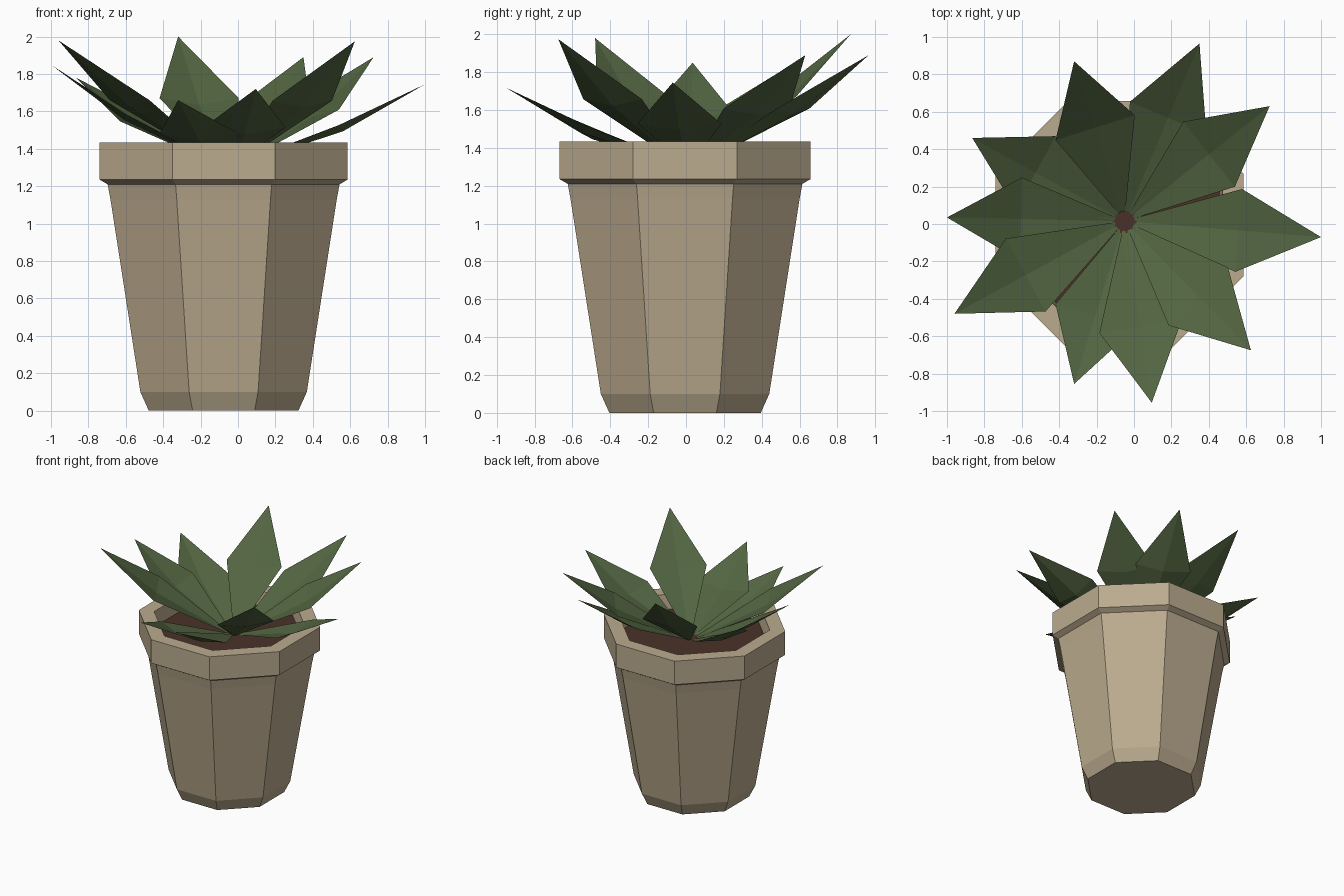
import bpy, bmesh, math
from mathutils import Vector

if "Cube" in bpy.data.objects:
    bpy.data.objects.remove(bpy.data.objects["Cube"])


def material(name, rgb):
    m = bpy.data.materials.new(name)
    m.diffuse_color = (*rgb, 1)
    m.use_nodes = True
    m.node_tree.nodes["Principled BSDF"].inputs["Base Color"].default_value = m.diffuse_color
    return m


CLAY = material("clay", (0.50, 0.41, 0.275))
LEAF = material("leaf green", (0.085, 0.13, 0.053))
SOIL = material("dark soil", (0.068, 0.031, 0.021))

CX, CY = -0.077, -0.005      # pot axis


def finish(bm, name, mat):
    me = bpy.data.meshes.new(name)
    bm.to_mesh(me)
    bm.free()
    me.materials.append(mat)
    ob = bpy.data.objects.new(name, me)
    bpy.context.collection.objects.link(ob)
    return ob


def octagon(bm, apothem, z):
    r = apothem / math.cos(math.pi / 8)
    return [bm.verts.new((CX + r * math.cos((i + .5) * math.pi / 4),
                          CY + r * math.sin((i + .5) * math.pi / 4), z))
            for i in range(8)]


# Eight-sided pot: profile of (apothem, height), outside then over the rim
profile = [(0.40, 0), (0.445, 0.10), (0.605, 1.13), (0.62, 1.21),
           (0.6625, 1.235), (0.6625, 1.435), (0.55, 1.435), (0.53, 1.27)]
bm = bmesh.new()
rings = [octagon(bm, a, z) for a, z in profile]
for lo, hi in zip(rings, rings[1:]):
    for i in range(8):
        j = (i + 1) % 8
        bm.faces.new((lo[i], lo[j], hi[j], hi[i]))
bm.faces.new(rings[0][::-1])
bm.faces.new(rings[-1])
finish(bm, "pot", CLAY)

# Soil surface
bm = bmesh.new()
bm.faces.new(octagon(bm, 0.535, 1.315))
finish(bm, "soil", SOIL)

# Leaves: folded pointed blades, each set by its tip
tips = [(1.0, -0.07, 1.745), (0.725, 0.63, 1.89), (0.35, 0.965, 1.89),
        (-0.32, 0.87, 2.0), (-0.865, 0.46, 1.78), (-1.0, 0.035, 1.85),
        (-0.96, -0.48, 1.98), (-0.32, -0.855, 1.66), (0.095, -0.955, 1.72),
        (0.625, -0.675, 1.975)]
heart = Vector((-0.05, 0.015, 1.32))


def leaf(index, tip):
    tip = Vector(tip)
    out = Vector((tip.x - heart.x, tip.y - heart.y, 0)).normalized()
    side = Vector((-out.y, out.x, 0))
    base = heart + out * 0.05
    mid = base.lerp(tip, 0.56)
    bm = bmesh.new()
    v = [bm.verts.new(p) for p in (
        base + side * 0.02, base - side * 0.02,
        mid + side * 0.222 - Vector((0, 0, 0.03)),
        mid - Vector((0, 0, 0.065)),
        mid - side * 0.222 - Vector((0, 0, 0.03)),
        tip, base - Vector((0, 0, 0.01)))]
    for f in ((6, 3, 2, 0), (6, 1, 4, 3), (2, 3, 5), (3, 4, 5)):
        bm.faces.new([v[k] for k in f])
    finish(bm, f"leaf_{index + 1}", LEAF)


for n, t in enumerate(tips):
    leaf(n, t)
